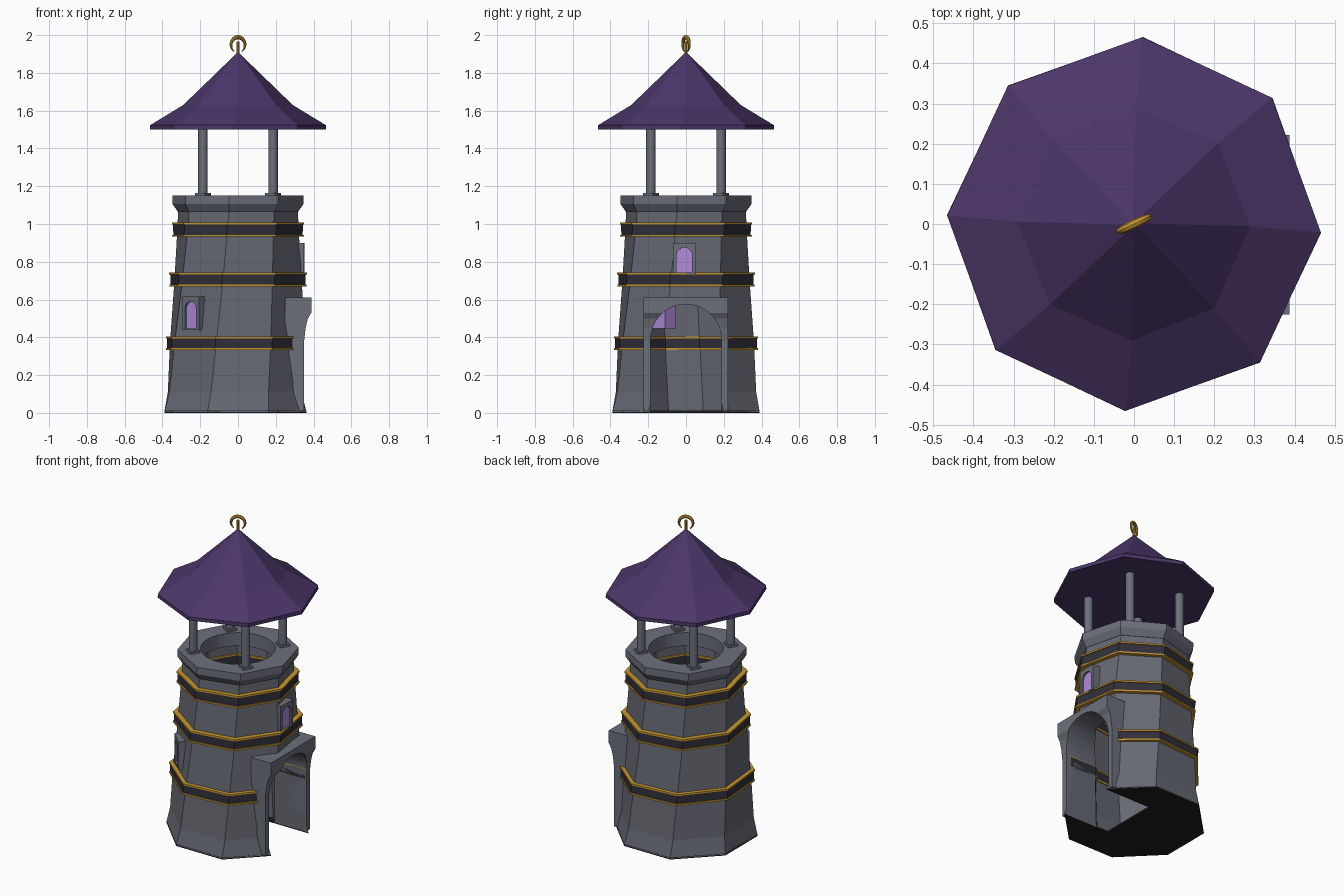
import bpy, bmesh, math
from mathutils import Matrix, Vector

if "Cube" in bpy.data.objects:
    bpy.data.objects.remove(bpy.data.objects["Cube"])

TWIST = math.radians(13.1)      # the whole tower turns with height


def mat(name, hexcol):
    m = bpy.data.materials.new(name)
    lin = []
    for i in (0, 2, 4):
        c = int(hexcol[i:i + 2], 16) / 255
        lin.append(c / 12.92 if c <= 0.04045 else ((c + 0.055) / 1.055) ** 2.4)
    m.diffuse_color = (*lin, 1)
    m.use_nodes = True
    m.node_tree.nodes["Principled BSDF"].inputs["Base Color"].default_value = m.diffuse_color
    return m


STONE = mat("grey_stone", "666973")
TRIM = mat("pale_stone", "6C6F7B")
IRON = mat("dark_band", "302F3A")
GOLD = mat("gold", "C8982F")
ROOF = mat("purple_roof", "4B3669")
GLASS = mat("violet_glass", "B08CDC")
DARK = mat("dark_floor", "1E1E20")


def finish(name, bm, material):
    bmesh.ops.recalc_face_normals(bm, faces=bm.faces[:])
    me = bpy.data.meshes.new(name)
    bm.to_mesh(me)
    bm.free()
    ob = bpy.data.objects.new(name, me)
    bpy.context.collection.objects.link(ob)
    if material:
        me.materials.append(material)
    return ob


def octagon(name, profile, material, hollow=False):
    """Twisted eight-sided lathe; a hollow profile is a closed loop."""
    bm = bmesh.new()
    rows = []
    for r, z in profile:
        row = []
        for k in range(8):
            a = math.radians(22.5 + 45 * k) + TWIST * z
            row.append(bm.verts.new((r * math.cos(a), r * math.sin(a), z)))
        rows.append(row)
    n = len(rows)
    for i in range(n if hollow else n - 1):
        p, q = rows[i], rows[(i + 1) % n]
        for k in range(8):
            j = (k + 1) % 8
            bm.faces.new((p[k], p[j], q[j], q[k]))
    if not hollow:
        bm.faces.new(rows[0][::-1])
        bm.faces.new(rows[-1])
    return finish(name, bm, material)


def prism(name, pts, a, b, axis, material, angle=0):
    """Extrude a 2D outline from a to b along x (outline yz) or y (outline xz)."""
    bm = bmesh.new()
    def at(p, t):
        return (t, p[0], p[1]) if axis == "x" else (p[0], t, p[1])
    lo = [bm.verts.new(at(p, a)) for p in pts]
    hi = [bm.verts.new(at(p, b)) for p in pts]
    bm.faces.new(lo)
    bm.faces.new(hi[::-1])
    for i in range(len(pts)):
        j = (i + 1) % len(pts)
        bm.faces.new((lo[i], lo[j], hi[j], hi[i]))
    bm.transform(Matrix.Rotation(angle, 4, "Z"))
    return finish(name, bm, material)


def arch(w, z0, top, n=16):
    """Round-headed opening outline."""
    r = w / 2
    return [(-r, z0)] + [(-r * math.cos(math.pi * i / n), top - r + r * math.sin(math.pi * i / n))
                         for i in range(n + 1)] + [(r, z0)]


def rect(w, z0, z1):
    return [(-w / 2, z0), (-w / 2, z1), (w / 2, z1), (w / 2, z0)]


def cylinder(name, r, z0, z1, sides, material, x=0, y=0, rot=0):
    bm = bmesh.new()
    bmesh.ops.create_cone(bm, cap_ends=True, segments=sides, radius1=r, radius2=r, depth=z1 - z0)
    bm.transform(Matrix.Translation((x, y, (z0 + z1) / 2)) @ Matrix.Rotation(rot, 4, "Z"))
    return finish(name, bm, material)


def smooth(ob):
    bpy.ops.object.select_all(action="DESELECT")
    bpy.context.view_layer.objects.active = ob
    ob.select_set(True)
    bpy.ops.object.shade_smooth_by_angle(angle=math.radians(40))


def cut(ob, cutter):
    m = ob.modifiers.new("cut", "BOOLEAN")
    m.operation, m.solver, m.object = "DIFFERENCE", "EXACT", cutter
    bpy.context.view_layer.objects.active = ob
    bpy.ops.object.modifier_apply(modifier="cut")


door_cutter = prism("door_cutter", arch(0.376, -0.1, 0.575, 24), 0.04, 0.7, "x", None)
hole_cutter = cylinder("hole_cutter", 0.215, 1.0, 1.3, 32, None)

# Tower shell, flared foot, hollow inside
IN = 0.24
tower = octagon("tower_wall", [(0.422, 0.006), (0.398, 0.11), (0.378, 0.37), (0.346, 0.7),
                               (0.326, 0.97), (0.32, 1.08), (IN, 1.08), (IN, 0.97), (IN, 0.7),
                               (IN, 0.37), (IN, 0.11), (IN, 0.006)], STONE, True)
cut(tower, door_cutter)
floor = octagon("floor", [(0.422, 0), (0.421, 0.012)], DARK)
cut(floor, door_cutter)

# Parapet with a round hole
parapet = octagon("parapet", [(0.322, 1.065), (0.35, 1.105), (0.35, 1.15)], TRIM)
cut(parapet, hole_cutter)

# Dark bands with gold edges
for i, (z0, z1, r) in enumerate([(0.333, 0.405, 0.394), (0.67, 0.742, 0.368), (0.933, 1.008, 0.348)]):
    parts = []
    for nm, a, b, ro, ri, m in (("band", z0 + 0.004, z1 - 0.004, r, 0.236, IRON),
                                ("band_lower_edge", z0, z0 + 0.01, r + 0.006, 0.232, GOLD),
                                ("band_upper_edge", z1 - 0.01, z1, r + 0.006, 0.232, GOLD)):
        ob = octagon(f"{nm}_{i + 1}", [(ro, a), (ro, b), (ri, b), (ri, a)], m, True)
        if i == 0:
            cut(ob, door_cutter)

# Door surround: slim posts with a hood that juts forward
frame = prism("door_surround", [(0.25, 0.01), (0.35, 0.01), (0.35, 0.38), (0.358, 0.45), (0.37, 0.5),
                                (0.388, 0.53), (0.388, 0.61), (0.25, 0.61)], -0.225, 0.222, "y", TRIM)
cut(frame, door_cutter)

# Windows: square surround, arched glass running through the wall
for nm, ang, z0, z1, front in (("side", math.radians(-1.5), 0.735, 0.9, 0.35),
                               ("front", math.radians(-134), 0.44, 0.615, 0.362)):
    shape = arch(0.084, z0 + 0.008, z1 - 0.025)
    surround = prism(f"{nm}_window_surround", rect(0.122, z0, z1), front - 0.1, front, "x", TRIM, ang)
    c = prism("window_cutter", shape, front - 0.2, front + 0.1, "x", None, ang)
    cut(surround, c)
    bpy.data.objects.remove(c)
    prism(f"{nm}_window_glass", shape, 0.113, front - 0.012, "x", GLASS, ang)

# Four pillars on small plinths
for i in range(4):
    a = math.radians(45 + 90 * i)
    x, y = 0.263 * math.cos(a), 0.263 * math.sin(a)
    smooth(cylinder(f"pillar_{i + 1}", 0.025, 1.15, 1.51, 16, TRIM, x, y))
    cylinder(f"plinth_{i + 1}", 0.044, 1.145, 1.164, 4, TRIM, x, y, math.radians(15))

# Roof
octagon("roof", [(0.466, 1.5), (0.466, 1.523), (0.29, 1.63), (0.036, 1.876), (0.004, 1.908)], ROOF)

# Finial: rod and a crescent open at the bottom
cylinder("finial_rod", 0.008, 1.89, 1.965, 8, GOLD)
bm = bmesh.new()
rings, N, S = [], 28, 8
turn = Matrix.Rotation(TWIST * 1.96, 4, "Z")
for i in range(N + 1):
    t = i / N
    a = math.radians(-55 + 290 * t)
    r = 0.003 + 0.008 * math.sin(math.pi * t)
    ring = []
    for k in range(S):
        b = 2 * math.pi * k / S
        d = 0.041 + r * math.cos(b)
        ring.append(bm.verts.new(turn @ Vector((d * math.cos(a), r * math.sin(b), 1.948 + d * math.sin(a)))))
    rings.append(ring)
for p, q in zip(rings, rings[1:]):
    for k in range(S):
        j = (k + 1) % S
        bm.faces.new((p[k], p[j], q[j], q[k]))
bm.faces.new(rings[0])
bm.faces.new(rings[-1])
smooth(finish("finial_crescent", bm, GOLD))

for c in (door_cutter, hole_cutter):
    bpy.data.objects.remove(c)
